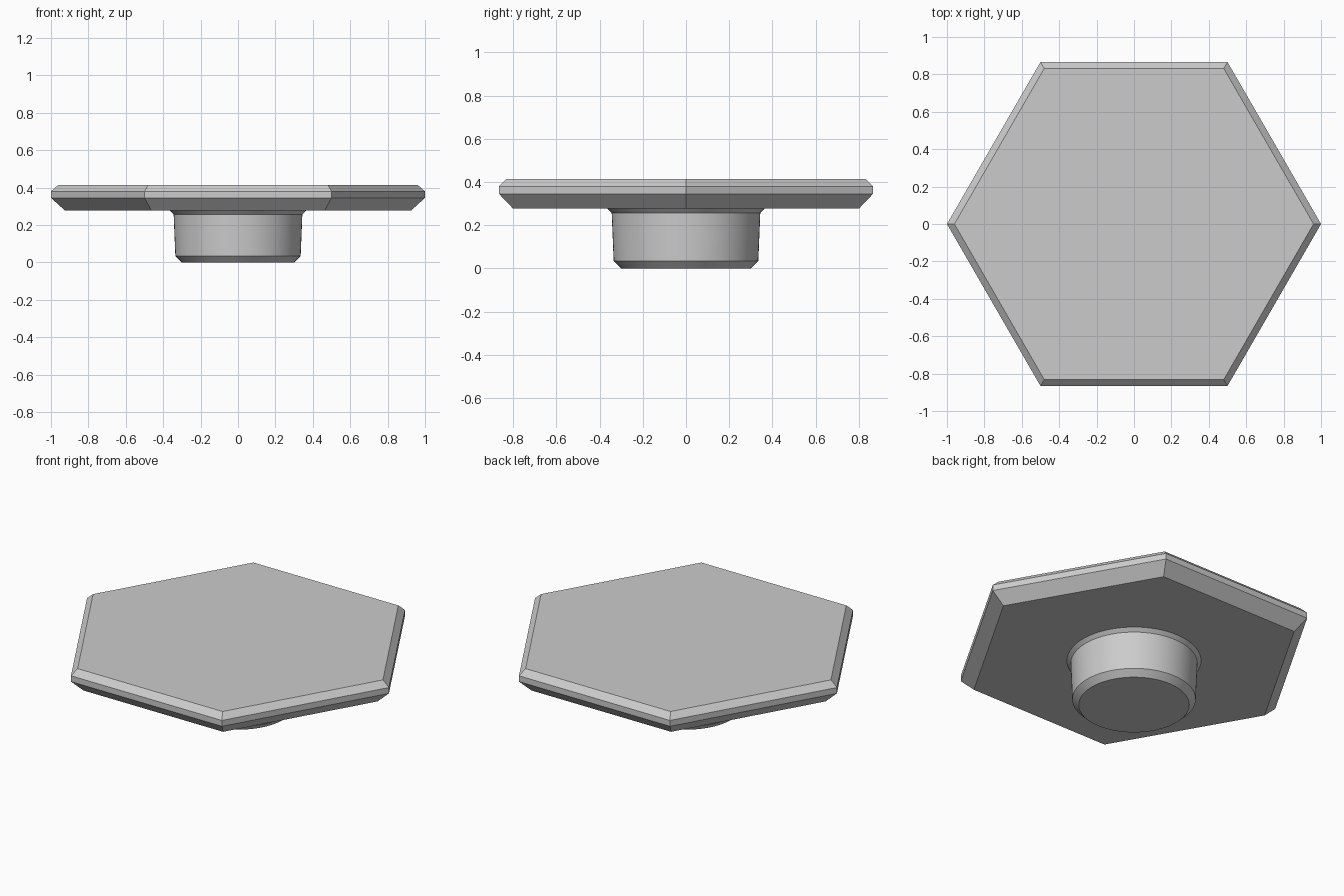
import bpy, bmesh, math

cube = bpy.data.objects.get("Cube")
if cube:
    bpy.data.objects.remove(cube, do_unlink=True)

grey = bpy.data.materials.new("light_grey")
grey.use_nodes = True
grey.diffuse_color = (0.6, 0.6, 0.6, 1)
grey.node_tree.nodes["Principled BSDF"].inputs["Base Color"].default_value = (0.6, 0.6, 0.6, 1)


def lathe(name, profile, sides, smooth=False):
    """Stack rings of (radius, height), bridge them and cap both ends."""
    bm = bmesh.new()
    rings = []
    for r, z in profile:
        angles = [2 * math.pi * i / sides for i in range(sides)]
        rings.append([bm.verts.new((r * math.cos(a), r * math.sin(a), z)) for a in angles])
    for low, high in zip(rings, rings[1:]):
        for i in range(sides):
            j = (i + 1) % sides
            bm.faces.new((low[i], low[j], high[j], high[i]))
    bm.faces.new(rings[0][::-1])
    bm.faces.new(rings[-1])
    mesh = bpy.data.meshes.new(name)
    bm.to_mesh(mesh)
    bm.free()
    mesh.materials.append(grey)
    obj = bpy.data.objects.new(name, mesh)
    bpy.context.collection.objects.link(obj)
    if smooth:
        bpy.ops.object.select_all(action='DESELECT')
        obj.select_set(True)
        bpy.context.view_layer.objects.active = obj
        bpy.ops.object.shade_smooth_by_angle(angle=math.radians(20))
    return obj


# Hexagonal plate with chamfered rims
lathe("hexagonal_plate", [(0.925, 0.277), (1, 0.345), (1, 0.38), (0.96, 0.415)], 6)

# Tapered round plug with chamfered foot and flared neck
lathe("round_plug", [(0.3, 0), (0.335, 0.035), (0.344, 0.257), (0.364, 0.277)], 96, smooth=True)
